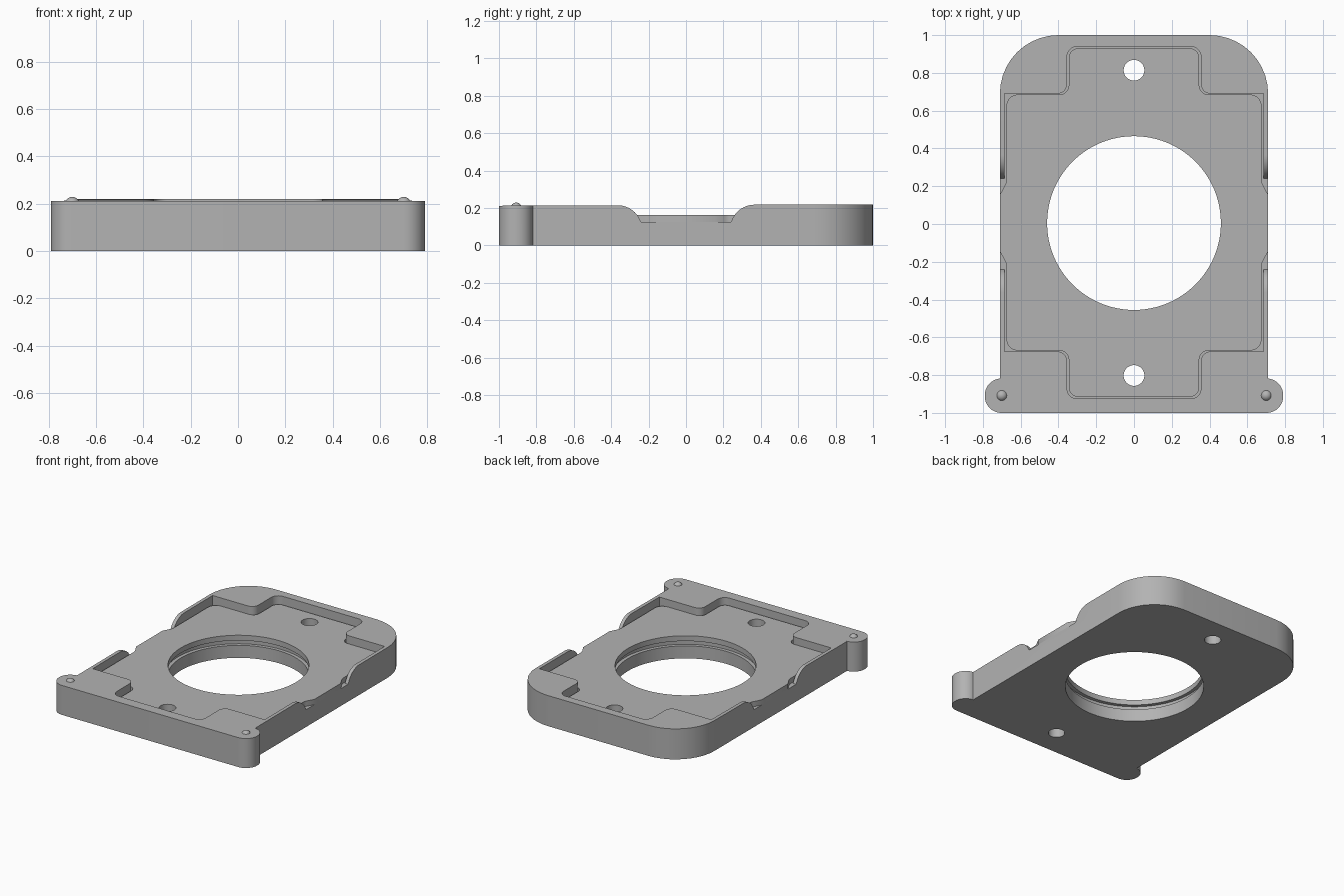
import bpy
import bmesh
from math import radians, sin, tan
from mathutils import Vector

if "Cube" in bpy.data.objects:
    bpy.data.objects.remove(bpy.data.objects["Cube"], do_unlink=True)

FLOOR, PLATE_TOP, RIM_TOP = 0.125, 0.163, 0.22
CENTRE_Y, HOLE_R = 0.005, 0.46

grey = bpy.data.materials.new("mid grey")
grey.use_nodes = True
grey.diffuse_color = (0.45, 0.45, 0.45, 1)
grey.node_tree.nodes["Principled BSDF"].inputs["Base Color"].default_value = grey.diffuse_color


def rounded(corners, steps=10):
    """Polygon from (x, y, radius) corners, with each corner turned into an arc."""
    out = []
    for i, (x, y, r) in enumerate(corners):
        p = Vector((x, y))
        if r == 0:
            out.append(p)
            continue
        u = (Vector(corners[i - 1][:2]) - p).normalized()
        v = (Vector(corners[(i + 1) % len(corners)][:2]) - p).normalized()
        half = u.angle(v) / 2
        centre = p + (u + v).normalized() * (r / sin(half))
        start = (p + u * (r / tan(half)) - centre).normalized()
        end = (p + v * (r / tan(half)) - centre).normalized()
        out += [centre + start.slerp(end, k / steps).normalized() * r for k in range(steps + 1)]
    return out


def mirrored(half):
    """Closed outline from its +x half, listed from front to back."""
    return rounded(half + [(-x, y, r) for x, y, r in reversed(half)])


def add_object(name, bm):
    bmesh.ops.recalc_face_normals(bm, faces=bm.faces)
    mesh = bpy.data.meshes.new(name)
    bm.to_mesh(mesh)
    bm.free()
    mesh.materials.append(grey)
    ob = bpy.data.objects.new(name, mesh)
    bpy.context.collection.objects.link(ob)
    return ob


def prism(name, base, direction):
    """Solid made by sweeping a flat outline along a direction."""
    bm = bmesh.new()
    face = bm.faces.new([bm.verts.new(p) for p in base])
    swept = bmesh.ops.extrude_face_region(bm, geom=[face], use_keep_orig=True)
    verts = [g for g in swept["geom"] if isinstance(g, bmesh.types.BMVert)]
    bmesh.ops.translate(bm, verts=verts, vec=direction)
    return add_object(name, bm)


def slab(name, outline, z0, z1):
    return prism(name, [(p.x, p.y, z0) for p in outline], (0, 0, z1 - z0))


def cylinder(name, y, r, z0, z1, sides):
    bm = bmesh.new()
    bmesh.ops.create_cone(bm, cap_ends=True, segments=sides, radius1=r, radius2=r, depth=z1 - z0)
    bmesh.ops.translate(bm, verts=bm.verts, vec=(0, y, (z0 + z1) / 2))
    return add_object(name, bm)


def cut(ob, cutter):
    mod = ob.modifiers.new("cut", "BOOLEAN")
    mod.operation, mod.solver, mod.object = "DIFFERENCE", "EXACT", cutter
    graph = bpy.context.evaluated_depsgraph_get()
    ob_mesh = bpy.data.meshes.new_from_object(ob.evaluated_get(graph))
    ob.modifiers.clear()
    ob.data = ob_mesh
    bpy.data.objects.remove(cutter, do_unlink=True)


def smooth(ob):
    bpy.ops.object.select_all(action="DESELECT")
    ob.select_set(True)
    bpy.context.view_layer.objects.active = ob
    bpy.ops.object.shade_smooth_by_angle(angle=radians(30))


# Body: rounded back corners, two round ears at the front, slightly sloping rim
body = slab("body", mirrored([
    (0.79, -1, 0.088), (0.79, -0.818, 0.088), (0.71, -0.818, 0), (0.71, 1, 0.31)]), 0, RIM_TOP)
for v in body.data.vertices:
    if v.co.z > FLOOR:
        v.co.z = 0.216 + 0.004 * v.co.y

# Cross-shaped pocket
cut(body, slab("pocket_cutter", mirrored([
    (0.355, -0.925, 0.055), (0.355, -0.675, 0.05), (0.685, -0.675, 0),
    (0.685, 0.69, 0), (0.355, 0.69, 0.05), (0.355, 0.94, 0.055)]), FLOOR, 0.4))

# Finger notches through both side rails, with curved shoulders
notch = rounded([(-0.24, FLOOR, 0), (0.24, FLOOR, 0), (0.285, 0.2175, 0.13), (0.42, 0.2178, 0),
                 (0.42, 0.4, 0), (-0.42, 0.4, 0), (-0.42, 0.2145, 0), (-0.285, 0.215, 0.13)])
cut(body, prism("notch_cutter", [(-1, p.x, p.y) for p in notch], (2, 0, 0)))

# Plate lying in the pocket, reaching out through the notches
plate = slab("inner_plate", mirrored([
    (0.345, -0.915, 0.05), (0.345, -0.67, 0.05), (0.675, -0.67, 0.06), (0.675, -0.21, 0.06),
    (0.71, -0.145, 0), (0.71, 0.155, 0), (0.675, 0.22, 0.06), (0.675, 0.685, 0.06),
    (0.345, 0.685, 0.05), (0.345, 0.93, 0.05)]), FLOOR, PLATE_TOP)

# Central opening with a groove under the plate, and two screw holes
cut(body, cylinder("groove_cutter", CENTRE_Y, HOLE_R + 0.025, 0.09, 0.2, 96))
for ob in (body, plate):
    cut(ob, cylinder("opening_cutter", CENTRE_Y, HOLE_R, -0.1, 0.4, 96))
    for y in (-0.802, 0.814):
        cut(ob, cylinder("screw_hole_cutter", y, 0.055, -0.1, 0.4, 32))
    smooth(ob)

# Small domes on the ears
for side, x in (("left", 0.7), ("right", -0.7)):
    bm = bmesh.new()
    bmesh.ops.create_uvsphere(bm, u_segments=24, v_segments=12, radius=0.03)
    bmesh.ops.translate(bm, verts=bm.verts, vec=(x, -0.908, 0.199))
    smooth(add_object(side + "_ear_dome", bm))
